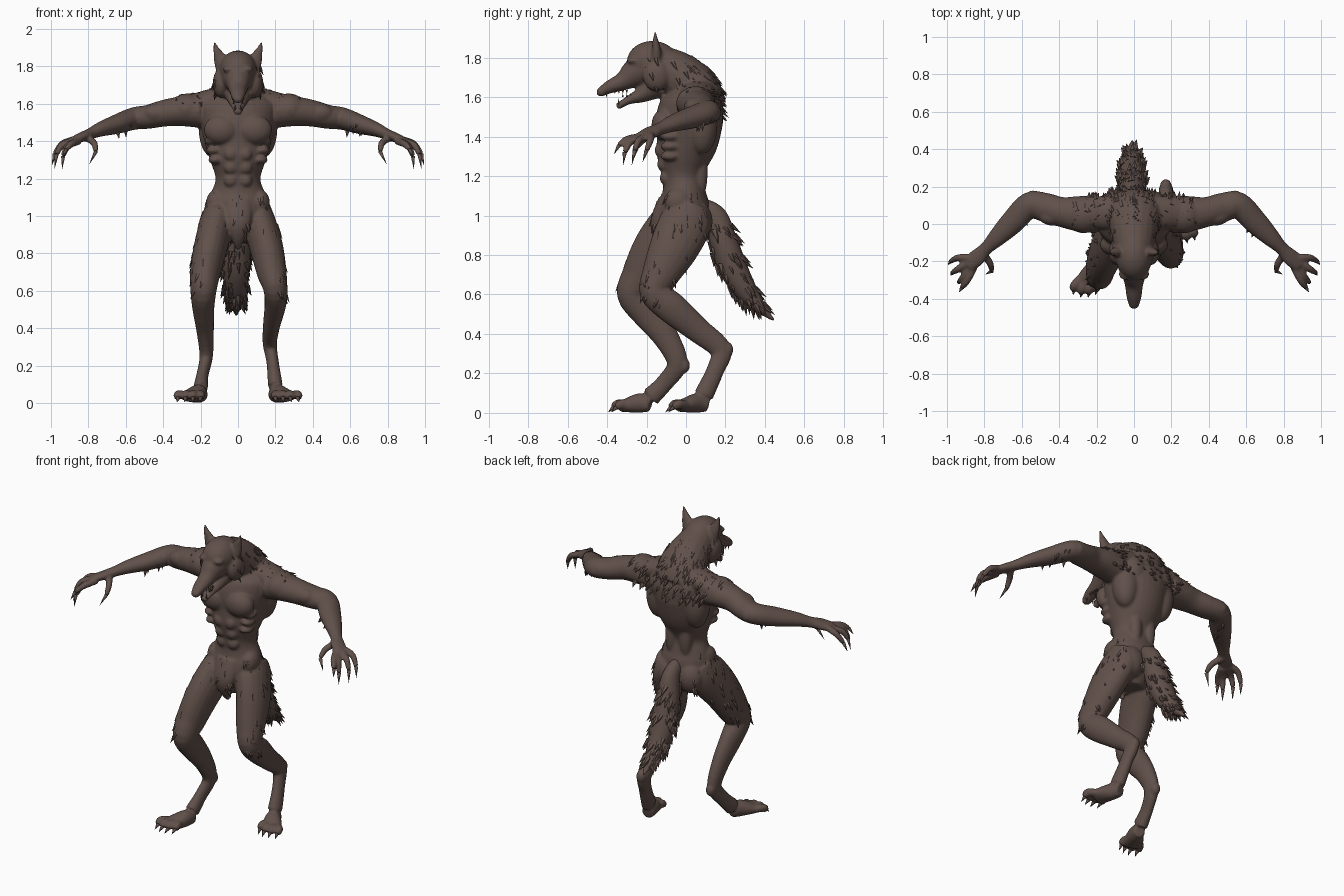
import bpy
import bmesh
import random
from math import sin, cos, pi
from mathutils import Vector, Matrix

random.seed(4)
if "Cube" in bpy.data.objects:
    bpy.data.objects.remove(bpy.data.objects["Cube"])

UNIT = 0.01  # all part tables are in hundredths
X_AXIS, Y_AXIS = Vector((1, 0, 0)), Vector((0, 1, 0))

fur = bpy.data.materials.new("dark_brown_fur")
fur.use_nodes = True
fur_colour = (0.118, 0.080, 0.068, 1)
fur.diffuse_color = fur_colour
shader = next(n for n in fur.node_tree.nodes if n.type == "BSDF_PRINCIPLED")
shader.inputs["Base Color"].default_value = fur_colour
shader.inputs["Roughness"].default_value = 0.8


def finish(name, bm, smooth=True):
    """Turn a bmesh into a named object."""
    bmesh.ops.recalc_face_normals(bm, faces=bm.faces)
    mesh = bpy.data.meshes.new(name)
    bm.to_mesh(mesh)
    bm.free()
    mesh.materials.append(fur)
    mesh.polygons.foreach_set("use_smooth", [smooth] * len(mesh.polygons))
    obj = bpy.data.objects.new(name, mesh)
    bpy.context.collection.objects.link(obj)
    return obj


def curve_through(rows, steps):
    """Catmull-Rom interpolation of whole rows (position and radii)."""
    rows = [rows[0]] + rows + [rows[-1]]
    out = []
    for a, b, c, d in zip(rows, rows[1:], rows[2:], rows[3:]):
        for k in range(steps):
            t = k / steps
            out.append([q + t / 2 * (r - p + t * (2*p - 5*q + 4*r - s + t * (3*(q - r) + s - p)))
                        for p, q, r, s in zip(a, b, c, d)])
    return out + [list(rows[-1])]


def tube(bm, rows, ref=X_AXIS, sides=20, steps=5):
    """Loft ellipses along rows of x, y, z, radius along ref, other radius."""
    rows = [tuple(r) if len(r) > 4 else (*r, r[-1]) for r in rows]
    path = [[v * UNIT for v in r] for r in curve_through(rows, steps)]
    spots = [Vector(r[:3]) for r in path]
    rings = []
    for i, row in enumerate(path):
        along = (spots[min(i + 1, len(spots) - 1)] - spots[max(i - 1, 0)]).normalized()
        side = (ref - along * ref.dot(along)).normalized()
        up = along.cross(side)
        rings.append([bm.verts.new(spots[i] + side * row[3] * cos(a) + up * row[4] * sin(a))
                      for a in (2 * pi * k / sides for k in range(sides))])
    for lower, upper in zip(rings, rings[1:]):
        for k in range(sides):
            n = (k + 1) % sides
            bm.faces.new((lower[k], lower[n], upper[n], upper[k]))
    bm.faces.new(rings[0])
    bm.faces.new(rings[-1])


def lump(bm, centre, radii):
    """Ellipsoid muscle."""
    place = Matrix.Translation(Vector(centre) * UNIT) @ Matrix.Diagonal((*(r * UNIT for r in radii), 1))
    bmesh.ops.create_uvsphere(bm, u_segments=20, v_segments=14, radius=1, matrix=place)


def spike(bm, base, direction, length, width, flat=0.6, sides=6):
    """Cone from base along direction, used for claws, teeth and tufts."""
    turn = direction.to_track_quat("Z", "Y").to_matrix().to_4x4()
    place = (Matrix.Translation(base) @ turn @ Matrix.Diagonal((width, width * flat, length, 1))
             @ Matrix.Translation((0, 0, 0.5)))
    bmesh.ops.create_cone(bm, cap_ends=True, segments=sides, radius1=1, radius2=0.02, depth=1, matrix=place)


def spike_between(bm, start, end, width):
    start, end = Vector(start) * UNIT, Vector(end) * UNIT
    spike(bm, start, end - start, (end - start).length, width * UNIT, flat=0.9, sides=8)


body, claws, teeth = bmesh.new(), bmesh.new(), bmesh.new()

# Torso, neck and groin fur
tube(body, [(0, -3, 86, 7, 8), (0, -2, 95, 14, 13), (0, -1, 105, 16, 13), (0, -1, 112, 14.5, 11),
            (0, -1.5, 120, 12, 10.5), (0, -1, 130, 15, 14), (0, 1, 140, 18, 16), (0, 2, 150, 20, 17),
            (0, 4, 158, 21, 15), (0, 5, 166, 15, 10)], sides=32)
tube(body, [(0, 9, 157, 16, 11), (0, 5, 164, 15, 12), (0, -4, 171, 12.5, 12), (0, -15, 177, 10, 10)])
tube(body, [(0, -10, 108, 8, 4), (0, -14, 97, 7, 4), (0, -13, 89, 4, 3), (0, -10, 82, 1, 1)])

# Head: skull, muzzle, nose and open lower jaw
lump(body, (0, -17, 178), (10, 13, 10.5))
tube(body, [(0, -19, 175, 10, 9), (0, -26, 172, 7, 7.5), (0, -32, 168, 5, 4.8),
            (0, -39, 165, 4, 3.3), (0, -44, 162, 2.6, 2.2)])
lump(body, (0, -43.5, 162.5), (2.5, 2, 2.2))
tube(body, [(0, -15, 166, 8, 7), (0, -23, 161, 5, 4), (0, -29, 158.5, 3.6, 2.2), (0, -35, 155, 2, 1.6)])

for s in (-1, 1):
    # Ears, brows and cheeks
    tube(body, [(s * 8, -15, 179, 4, 3), (s * 9.5, -15, 184, 3.6, 2.4), (s * 11.5, -15.5, 189, 1.8, 1.4),
                (s * 12.7, -15.5, 193, .5, .5)])
    lump(body, (s * 4.2, -27, 178.5), (4, 3, 2))
    lump(body, (s * 9, -15, 171), (4.5, 7, 8))

    # Trapezius, shoulder, chest, back and belly muscles
    tube(body, [(0, 5, 165, 9, 6), (s * 14, 6, 162, 9, 6), (s * 28, 6, 158, 8, 6)], Y_AXIS)
    lump(body, (s * 27, 5, 157), (10, 10, 8.5))
    lump(body, (s * 8.8, -11, 146), (9.5, 6.5, 8))
    lump(body, (s * 13, 8, 146), (8, 8, 15))
    lump(body, (s * 9, 11, 155), (8, 7, 10))
    lump(body, (s * 5, 7, 122), (4, 4, 14))
    for level in range(3):
        lump(body, (s * 3.8, -10.5 - level * 1.3, 119 + level * 7), (3.8, 2.8, 3.6))
        lump(body, (s * (12 + level), -8, 130 + level * 5), (4, 5, 2.4))

    # Buttocks and hip crests
    lump(body, (s * 7.5, 6, 97), (8.5, 7.5, 10))
    lump(body, (s * 12, -4, 107), (5, 7, 7))

    # Arm and muscles
    tube(body, [(s * 20, 5, 156, 10, 9), (s * 30, 5.5, 156, 9.5, 8), (s * 39, 6.5, 155, 8, 7.2),
                (s * 48, 9, 153, 7.8, 6.4), (s * 56, 10, 152, 7, 6), (s * 65, 1, 149, 6.5, 5.2),
                (s * 73, -7, 146.5, 5, 4), (s * 79, -13, 144, 3.6, 3), (s * 84, -18, 142, 4.6, 2.6),
                (s * 89, -22, 140, 4, 2)], Y_AXIS)
    lump(body, (s * 43, 4, 155), (8, 5, 5))
    lump(body, (s * 54, 14, 152), (4, 4, 4))

    # Fingers and thumb, each ending in a claw
    for root, knuckle, joint, tip in (
            ((87, -18, 141), (94, -18, 138.5), (98, -20, 133), (99.5, -22, 127)),
            ((88, -20, 140), (94, -24, 138), (97, -26, 133), (98, -27.5, 125.5)),
            ((86, -22, 140), (91, -28, 137.5), (93.5, -31, 132), (94, -32, 125)),
            ((85, -22, 140), (89, -30, 138.5), (92, -34, 135.5), (93.5, -36.5, 131)),
            ((81, -15, 142), (77, -21, 139), (76, -25, 134.5), (79.5, -27, 127.5))):
        points = [(s * x, y, z) for x, y, z in (root, knuckle, joint, tip)]
        tube(body, [(*p, r) for p, r in zip(points, (2, 1.9, 1.4))], sides=12)
        spike_between(claws, points[2], points[3], 1.2)

# Stepping legs: the right one leads, the left one trails
tube(body, [(-9, 0, 105, 8, 9), (-11, -4, 97, 9, 13), (-14.5, -14, 84, 9, 12.5), (-17.5, -22, 70, 8.2, 10.5),
            (-18.5, -27, 60, 7, 8), (-18.5, -19, 50, 5.8, 8), (-17.5, -10, 38, 4.6, 6.5),
            (-17, -4.5, 25, 3.6, 5.2), (-19, -11, 15, 3.2, 4.5), (-20, -18, 8, 4, 5)])
tube(body, [(9, 2, 105, 8, 9), (11, 0, 97, 9, 13), (15, -6, 84, 9, 12.5), (18, -13, 70, 8, 9.5),
            (20, -16, 61, 6.5, 7.5), (20, -7, 53, 5.8, 8), (18, 6, 42, 4.6, 6.5),
            (17, 17.5, 32, 3.8, 5.5), (18.5, 15, 22, 3.3, 4.5), (20, 9, 9, 4, 5)])

# Hocks and knees
lump(body, (-17, -1, 24), (3, 3, 4))
lump(body, (17, 21, 32), (3, 3, 4))
lump(body, (-19, -31, 61), (5, 4, 6))
lump(body, (20, -19, 62), (5, 4, 6))

# Feet with four clawed toes
for s, y in ((-1, -21), (1, 8)):
    tube(body, [(s * 19.5, y + 3, 4, 3.5, 3.6), (s * 21, y - 2, 5, 4.6, 5), (s * 24, y - 8, 4, 6, 3.8),
                (s * 25.5, y - 12, 3, 6, 2.6)])
    for i in range(4):
        reach = (0, 1.5, 1.5, 0)[i]
        x = 20 + 4 * i
        tube(body, [(s * (21 + 2.5 * i), y - 8, 4, 2.3), (s * x, y - 12 - reach, 4.5, 2.4),
                    (s * x, y - 14 - reach, 2.5, 2)], sides=12)
        spike_between(claws, (s * x, y - 14 - reach, 3), (s * (x + .6), y - 17 - reach, .3), 1.4)

# Fangs and side teeth
for s in (-1, 1):
    spike_between(teeth, (s * 2.2, -40, 163), (s * 2, -40.5, 159.5), .7)
    spike_between(teeth, (s * 1.4, -34, 156), (s * 1.6, -34.5, 160), .6)
    for i in range(4):
        spike_between(teeth, (s * 3, -30 - 2 * i, 163.5), (s * 3, -30 - 2 * i, 161.5), .6)
        spike_between(teeth, (s * 2.4, -26 - 2 * i, 160), (s * 2.4, -26 - 2 * i, 162), .5)

# Fuse all volumes into one smooth skin
rough = finish("body", body)
remesh = rough.modifiers.new("fuse", "REMESH")
remesh.mode, remesh.voxel_size, remesh.use_smooth_shade = "VOXEL", 0.008, True
relax = rough.modifiers.new("relax", "SMOOTH")
relax.factor, relax.iterations = 0.5, 5
depsgraph = bpy.context.evaluated_depsgraph_get()
skin = bpy.data.meshes.new_from_object(rough.evaluated_get(depsgraph))
rough.modifiers.clear()
rough.data = skin
skin.materials.clear()
skin.materials.append(fur)
skin.polygons.foreach_set("material_index", [0] * len(skin.polygons))

# Bushy tail
tail_shape = bmesh.new()
tube(tail_shape, [(0, 8, 104, 4, 5), (0, 15, 99, 5, 6), (-.5, 19, 87, 7, 7), (-1, 24, 73, 7.5, 7.2),
                  (-1, 31, 61, 6, 5.5), (-1, 38, 53, 3.6, 3), (-1, 44.5, 47, .4, .4)])
tail = finish("tail", tail_shape)


def scatter(bm, mesh, count, size, flow, rule):
    """Lay tufts on random faces picked by a rule, combed along flow."""
    faces = [p for p in mesh.polygons if rule(abs(p.center.x), p.center.y, p.center.z)]
    for face in random.sample(faces, min(count, len(faces))):
        lean = (Vector(flow) + face.normal * 0.5).normalized()
        length = size * random.uniform(0.7, 1.3)
        spike(bm, face.center - face.normal * 0.006, lean, length, length * 0.35)


# Fur tufts on the mane, hips, thighs, elbows and tail
tufts = bmesh.new()
scatter(tufts, skin, 150, .04, (0, .5, -.9), lambda x, y, z: z > 1.5 and x < .27 and y > .0)
scatter(tufts, skin, 40, .04, (0, .3, -.9), lambda x, y, z: 1.62 < z < 1.8 and x > .09 and -.2 < y < .05)
scatter(tufts, skin, 30, .045, (0, .4, -.6), lambda x, y, z: z > 1.6 and .18 < x < .33)
scatter(tufts, skin, 70, .04, (0, 0, -1), lambda x, y, z: .88 < z < 1.13 and (x > .12 or y < -.12))
scatter(tufts, skin, 45, .04, (0, 0, -1), lambda x, y, z: .55 < z < .88 and x > .17)
scatter(tufts, skin, 14, .035, (0, -.3, -.6), lambda x, y, z: .56 < x < .66 and z < 1.5)
scatter(tufts, tail.data, 110, .055, (0, .45, -.9), lambda x, y, z: .52 < z < .96)
finish("fur_tufts", tufts, smooth=False)
finish("claws", claws)
finish("teeth", teeth)
